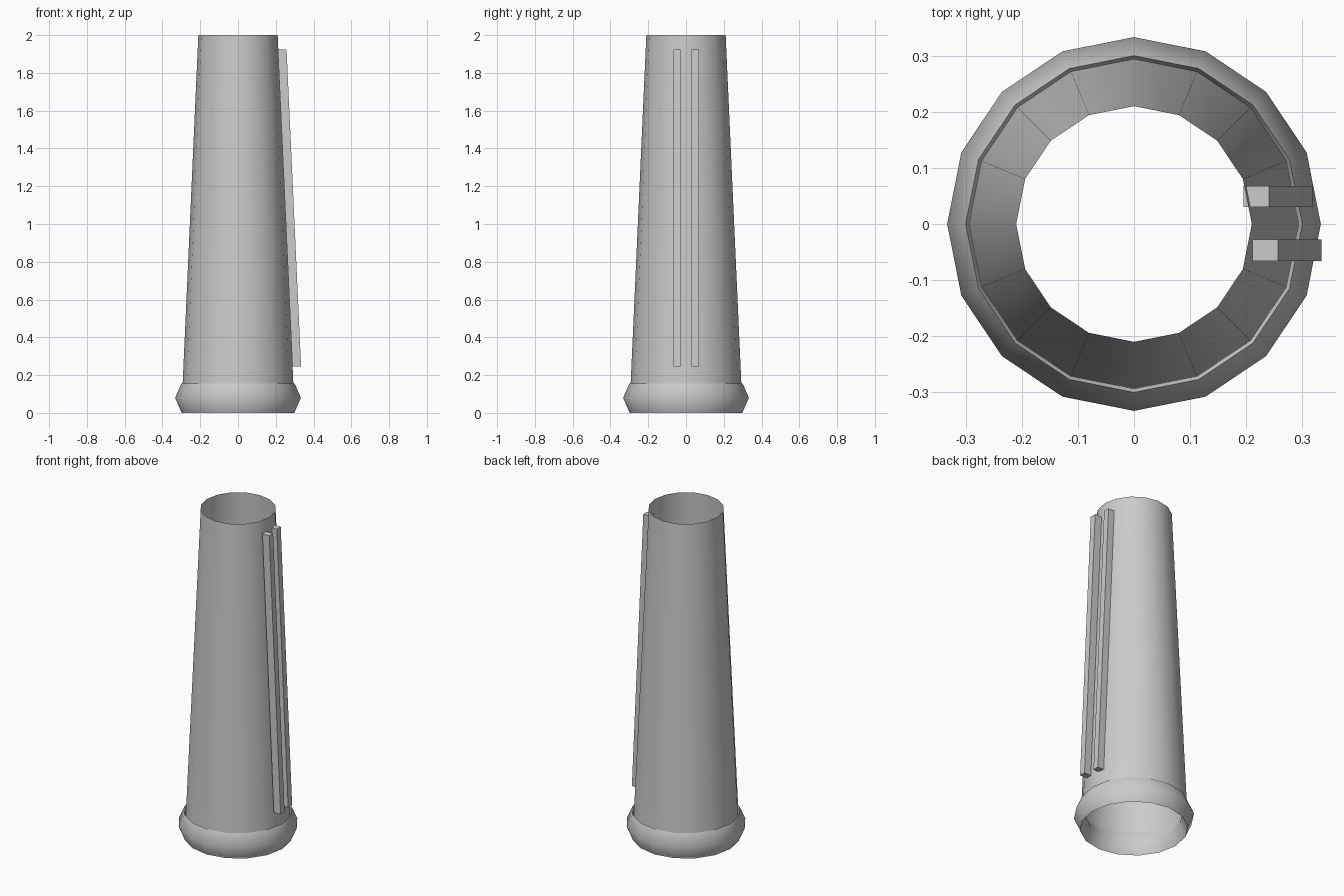
import bpy
import bmesh
from math import radians

if "Cube" in bpy.data.objects:
    bpy.data.objects.remove(bpy.data.objects["Cube"])

SIDES = 16
BASE_R, TOP_R, HEIGHT = 0.30, 0.21, 2.0


def add_object(name, bm):
    bmesh.ops.recalc_face_normals(bm, faces=bm.faces[:])
    mesh = bpy.data.meshes.new(name)
    bm.to_mesh(mesh)
    bm.free()
    obj = bpy.data.objects.new(name, mesh)
    bpy.context.collection.objects.link(obj)
    return obj


def smooth(obj, angle):
    bpy.ops.object.select_all(action='DESELECT')
    obj.select_set(True)
    bpy.context.view_layer.objects.active = obj
    bpy.ops.object.shade_smooth_by_angle(angle=radians(angle))


# Open tapered tube
bm = bmesh.new()
bmesh.ops.create_cone(bm, cap_ends=False, segments=SIDES,
                      radius1=BASE_R, radius2=TOP_R, depth=HEIGHT)
bmesh.ops.translate(bm, verts=bm.verts, vec=(0, 0, HEIGHT / 2))
smooth(add_object("tapered_tube", bm), 40)

# Collar round the base: four-sided ring stretched upright
bpy.ops.mesh.primitive_torus_add(major_segments=SIDES, minor_segments=4,
                                 major_radius=0.30, minor_radius=0.033,
                                 location=(0, 0, 0.08))
collar = bpy.context.object
collar.name = "base_collar"
collar.scale.z = 0.075 / 0.033
bpy.ops.object.transform_apply(location=False, rotation=False, scale=True)
smooth(collar, 60)


# Two slanted rails following the taper on the right side
def rail(name, y, top_x):
    depth, width, z0, z1, run = 0.046, 0.038, 0.245, 1.925, 0.077
    bm = bmesh.new()
    bmesh.ops.create_cube(bm, size=1)
    for v in bm.verts:
        t = v.co.z + 0.5
        v.co = (top_x + run * (1 - t) + (v.co.x + 0.5) * depth,
                y + v.co.y * width, z0 + (z1 - z0) * t)
    add_object(name, bm)


rail("front_rail", -0.047, 0.211)
rail("rear_rail", 0.049, 0.195)
